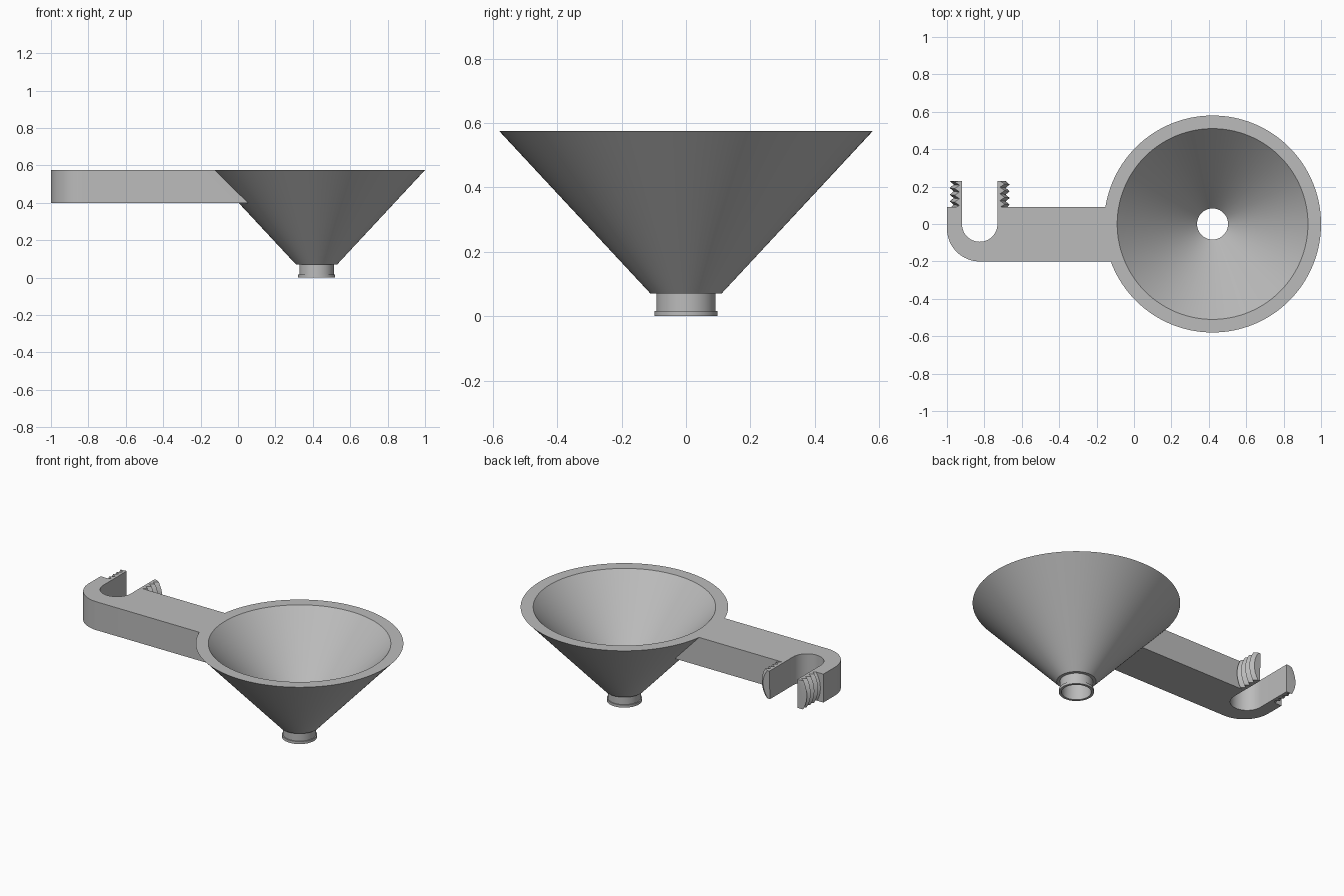
import bpy, bmesh
from math import sin, cos, pi, asin, sqrt, radians

if "Cube" in bpy.data.objects:
    bpy.data.objects.remove(bpy.data.objects["Cube"])

GREY = (0.5, 0.5, 0.5, 1)
grey = bpy.data.materials.new("plain grey")
grey.use_nodes = True
grey.diffuse_color = GREY
grey.node_tree.nodes["Principled BSDF"].inputs["Base Color"].default_value = GREY

FX, RIM, TOP, BASE = 0.42, 0.58, 0.575, 0.4    # funnel centre and radius, arm heights
CX, SLOT, MID = -0.825, 0.095, (TOP + BASE) / 2  # clip centre, slot radius, mid height


def finish(name, bm):
    bmesh.ops.recalc_face_normals(bm, faces=bm.faces)
    mesh = bpy.data.meshes.new(name)
    bm.to_mesh(mesh)
    bm.free()
    obj = bpy.data.objects.new(name, mesh)
    bpy.context.collection.objects.link(obj)
    mesh.materials.append(grey)
    bpy.ops.object.select_all(action='DESELECT')
    obj.select_set(True)
    bpy.context.view_layer.objects.active = obj
    bpy.ops.object.shade_smooth_by_angle(angle=radians(25))
    return obj


def loft(name, rings, closed=False):
    """Skin equal rings of points; cap the ends or join them in a loop."""
    bm = bmesh.new()
    loops = [[bm.verts.new(p) for p in ring] for ring in rings]
    n = len(loops[0])
    pairs = list(zip(loops, loops[1:]))
    if closed:
        pairs.append((loops[-1], loops[0]))
    else:
        bm.faces.new(loops[0])
        bm.faces.new(loops[-1])
    for a, b in pairs:
        for i in range(n):
            j = (i + 1) % n
            bm.faces.new((a[i], a[j], b[j], b[i]))
    return finish(name, bm)


def arc(cx, cy, r, start, end, steps):
    for i in range(steps + 1):
        a = radians(start + (end - start) * i / steps)
        yield cx + r * cos(a), cy + r * sin(a)


# Funnel: conical wall, short spout and lip in one revolved section
section = [(0.51, TOP), (RIM, TOP), (0.11, 0.07), (0.092, 0.07), (0.092, 0.016),
           (0.098, 0.016), (0.098, 0), (0.083, 0), (0.083, 0.113)]
SEG = 128
loft("funnel", [[(FX + r * cos(2 * pi * i / SEG), r * sin(2 * pi * i / SEG), z)
                 for i in range(SEG)] for r, z in section], closed=True)


# Arm with a U-shaped slot; its end leans along the cone inside the wall
def arm_ring(z, r):
    pts = list(arc(CX, -0.025, 0.175, 180, 270, 16))
    for i in range(13):
        y = -0.2 + 0.29 * i / 12
        pts.append((FX - sqrt(r * r - y * y), y))
    pts.append((CX + SLOT, 0.09))
    pts += arc(CX, 0, SLOT, 0, -180, 24)
    pts += [(CX - SLOT, 0.09), (-1, 0.09)]
    return [(x, y, z) for x, y in pts]


loft("arm", [arm_ring(BASE, 0.402), arm_ring(TOP, 0.565)])

# Threaded clip prongs: clipped circle segments with a helical ridge
PITCH, Y0, Y1 = 0.036, 0.085, 0.23
HALF = (TOP - BASE) / 2


def prong_ring(k, side):
    r = 0.16 if k % 2 else 0.139
    lim = asin(HALF / r)
    ring = []
    for i in range(17):
        a = lim * (i / 8 - 1)
        turn = a if side > 0 else pi - a
        y = Y0 + PITCH * (k / 2 - 1 + turn / (2 * pi))
        ring.append((CX + side * r * cos(a), min(max(y, Y0), Y1), MID + r * sin(a)))
    for end in (-1, 0):
        p = ring[16] if end else ring[0]
        ring.append((CX + side * SLOT, p[1], p[2]))
    return ring


for name, side in (("left_prong", 1), ("right_prong", -1)):
    loft(name, [prong_ring(k, side) for k in range(11)])
